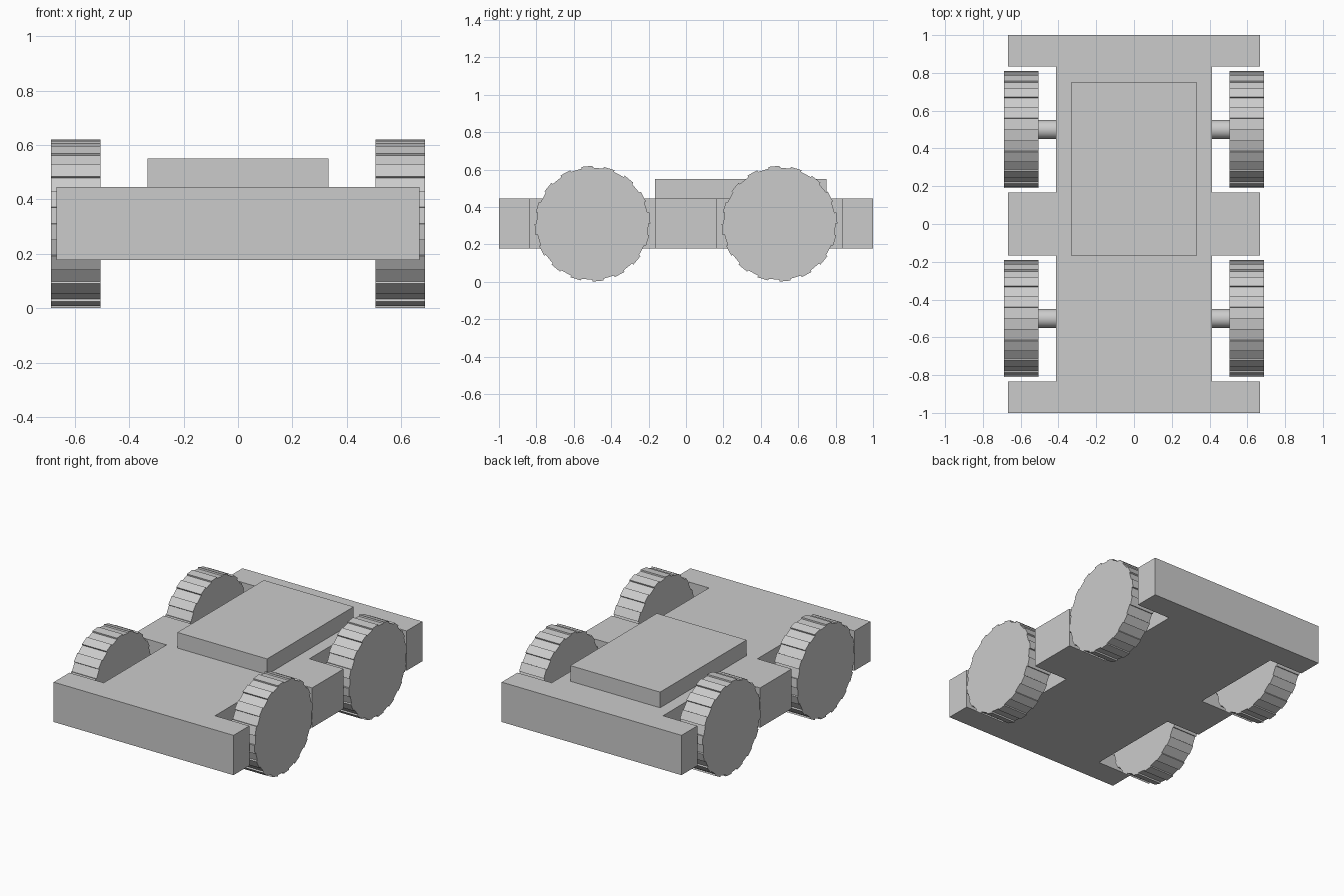
import bpy, bmesh
from math import sin, cos, pi, radians
from mathutils import Vector

if "Cube" in bpy.data.objects:
    bpy.data.objects.remove(bpy.data.objects["Cube"])

AXLE_Z = 0.311


def prism(name, profile, offset):
    """Close a planar 3D profile and extrude it by the offset vector."""
    bm = bmesh.new()
    face = bm.faces.new([bm.verts.new(p) for p in profile])
    result = bmesh.ops.extrude_face_region(bm, geom=[face], use_keep_orig=True)
    moved = [g for g in result["geom"] if isinstance(g, bmesh.types.BMVert)]
    bmesh.ops.translate(bm, verts=moved, vec=offset)
    bmesh.ops.recalc_face_normals(bm, faces=bm.faces)
    mesh = bpy.data.meshes.new(name)
    bm.to_mesh(mesh)
    bm.free()
    obj = bpy.data.objects.new(name, mesh)
    bpy.context.collection.objects.link(obj)
    return obj


# Chassis: flat slab with four wheel notches
side = [(0.667, -1), (0.667, -0.833), (0.413, -0.833), (0.413, -0.167),
        (0.667, -0.167), (0.667, 0.167), (0.413, 0.167), (0.413, 0.833),
        (0.667, 0.833), (0.667, 1)]
outline = side + [(-x, y) for x, y in reversed(side)]
prism("chassis", [(x, y, 0.178) for x, y in outline], (0, 0, 0.267))

# Cabin: low raised block, set back from the front
cabin = [(-0.333, -0.167), (0.333, -0.167), (0.333, 0.75), (-0.333, 0.75)]
prism("cabin", [(x, y, 0.445) for x, y in cabin], (0, 0, 0.105))


# Tyre outline: 32-sided disc with every other face raised as a tread
def tyre_profile(radius=0.30, tread=0.0095, count=32):
    step = 2 * pi / count
    points = []
    for i in range(0, count, 2):
        mid = (i + 0.5) * step
        lift = Vector((cos(mid), sin(mid))) * tread
        a, b = [Vector((cos(t), sin(t))) * radius for t in (i * step, (i + 1) * step)]
        points += [a, a + lift, b + lift, b]
    return points


tyre = tyre_profile()
for end, y in (("front", -0.5), ("rear", 0.5)):
    # Wheels on both sides
    for label, x in (("left", -0.688), ("right", 0.505)):
        prism(f"{end}_{label}_wheel",
              [(x, y + p.x, AXLE_Z + p.y) for p in tyre], (0.183, 0, 0))
    # Axle joining the pair
    bpy.ops.mesh.primitive_cylinder_add(vertices=32, radius=0.05, depth=1.012,
                                        location=(0, y, AXLE_Z),
                                        rotation=(0, radians(90), 0))
    bpy.context.object.name = f"{end}_axle"
    bpy.ops.object.shade_smooth_by_angle()
